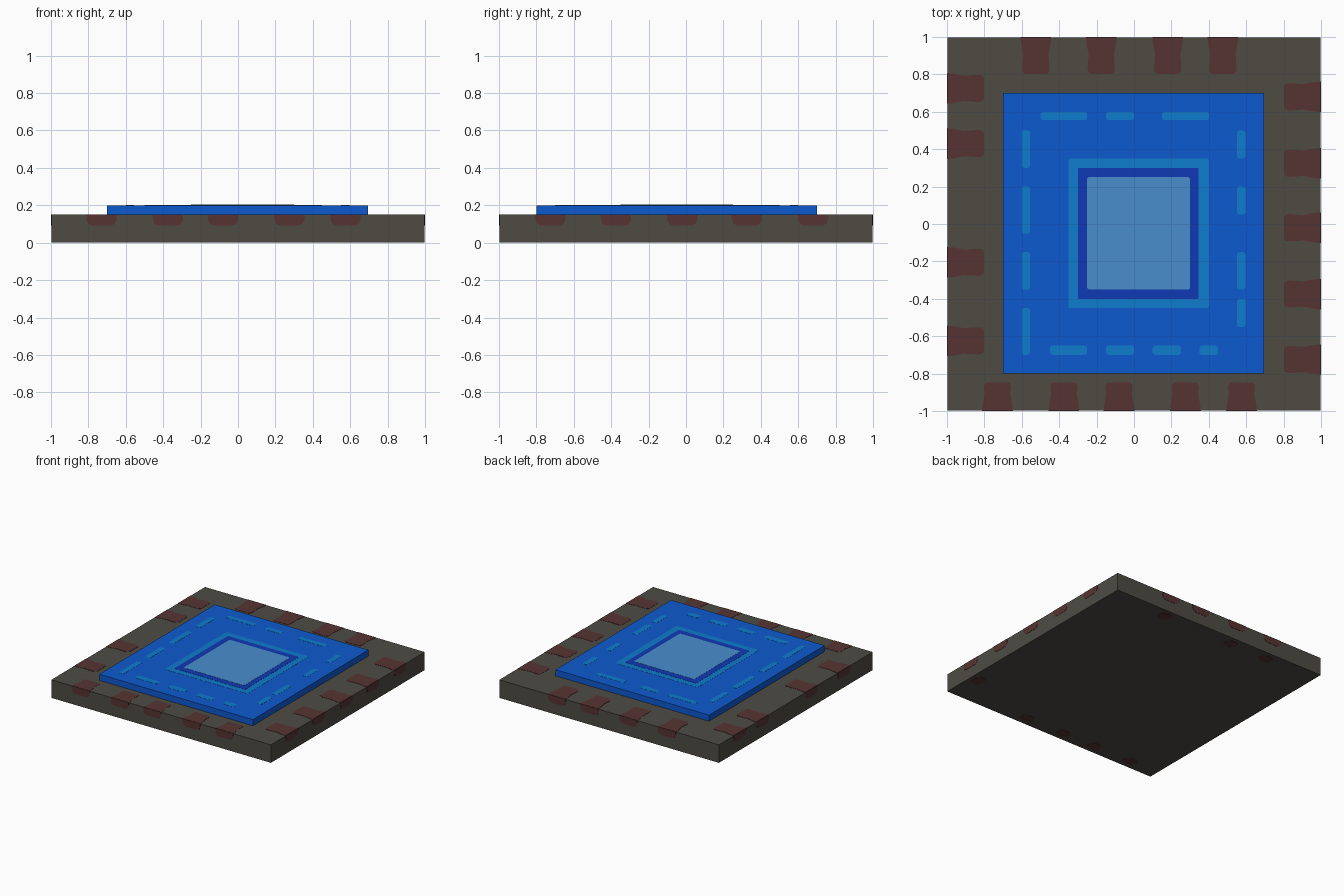
import bpy, bmesh
from mathutils import Vector

if "Cube" in bpy.data.objects:
    bpy.data.objects.remove(bpy.data.objects["Cube"])


def material(name, rgb):
    lin = [((c / 255 + 0.055) / 1.055) ** 2.4 if c > 10 else c / 255 / 12.92 for c in rgb]
    m = bpy.data.materials.new(name)
    m.diffuse_color = (*lin, 1)
    m.use_nodes = True
    m.node_tree.nodes["Principled BSDF"].inputs["Base Color"].default_value = m.diffuse_color
    return m


STONE = material("dark_stone", (78, 75, 68))
RUST = material("rust_red", (86, 52, 50))
BLUE = material("blue", (13, 90, 208))
CYAN = material("cyan_blue", (15, 124, 206))
NAVY = material("deep_blue", (16, 58, 182))
PALE = material("pale_blue", (72, 141, 206))

T = 0.002          # thickness of painted plates
H = 1 - T          # half width of the stone slab
Z = Vector((0, 0, 1))


def prism(bm, points, offset):
    """Closed prism from a planar outline, extruded by offset."""
    a = [bm.verts.new(p) for p in points]
    b = [bm.verts.new(Vector(p) + offset) for p in points]
    n = len(a)
    faces = [bm.faces.new(a), bm.faces.new(b[::-1])]
    for i in range(n):
        faces.append(bm.faces.new((a[i], b[i], b[(i + 1) % n], a[(i + 1) % n])))
    bmesh.ops.recalc_face_normals(bm, faces=faces)


def finish(name, bm, mat):
    me = bpy.data.meshes.new(name)
    bm.to_mesh(me)
    bm.free()
    me.materials.append(mat)
    ob = bpy.data.objects.new(name, me)
    bpy.context.collection.objects.link(ob)
    return ob


def rects(name, boxes, z0, z1, mat, c=0.0):
    """Boxes (x0, x1, y0, y1) with optional clipped corners c."""
    bm = bmesh.new()
    for x0, x1, y0, y1 in boxes:
        if c:
            pts = [(x0 + c, y0), (x1 - c, y0), (x1, y0 + c), (x1, y1 - c),
                   (x1 - c, y1), (x0 + c, y1), (x0, y1 - c), (x0, y0 + c)]
        else:
            pts = [(x0, y0), (x1, y0), (x1, y1), (x0, y1)]
        prism(bm, [(x, y, z0) for x, y in pts], Z * (z1 - z0))
    finish(name, bm, mat)


# Slab and raised panel
rects("stone_slab", [(-H, H, -H, H)], T, 0.15, STONE)
rects("blue_panel", [(-0.7, 0.695, -0.8, 0.7)], 0.15, 0.2, BLUE)

# Nested centre squares
rects("cyan_frame", [(-0.35, 0.4, -0.45, 0.35)], 0.2, 0.201, CYAN, 0.008)
rects("deep_blue_frame", [(-0.3, 0.345, -0.4, 0.3)], 0.2, 0.202, NAVY, 0.004)
rects("pale_centre", [(-0.25, 0.3, -0.35, 0.25)], 0.2, 0.203, PALE, 0.008)

# Dashed border on the panel
dashes = [(a, b, 0.555, 0.6) for a, b in ((-0.5, -0.25), (-0.15, 0), (0.15, 0.4))]
dashes += [(a, b, -0.7, -0.65) for a, b in
           ((-0.45, -0.25), (-0.15, 0), (0.1, 0.25), (0.35, 0.45))]
dashes += [(-0.6, -0.555, a, b) for a, b in
           ((0.3, 0.5), (-0.05, 0.2), (-0.35, -0.15), (-0.7, -0.45))]
dashes += [(0.55, 0.595, a, b) for a, b in
           ((0.35, 0.5), (0.05, 0.2), (-0.35, -0.15), (-0.55, -0.4))]
rects("border_dashes", dashes, 0.2, 0.201, CYAN, 0.01)


# Rust patches wrapping over the slab edges
def mirrored(half):
    return half + [(-u, v) for u, v in reversed(half)]


def patches(name, inward, depth, centres, under):
    inward = Vector(inward)
    along = Vector((abs(inward.y), abs(inward.x), 0))
    top = mirrored([(0.082, 0), (0.078, 0.04), (0.068, 0.09), (0.073, depth - 0.03),
                    (0.07, depth - 0.01), (0.06, depth)])
    side = mirrored([(0.082, 0), (0.08, 0.03), (0.07, 0.05), (0.05, 0.058)])
    spot = mirrored([(0.03, 0.035), (0.055, 0.055), (0.055, 0.095), (0.03, 0.12)])
    bm = bmesh.new()
    for c in centres:
        edge = along * c - inward * H
        prism(bm, [edge + along * u + inward * v + Z * 0.15 for u, v in top], Z * T)
        prism(bm, [edge + along * u + Z * (0.15 - v) for u, v in side], -inward * T)
        if c in under:
            prism(bm, [edge + along * u + inward * v for u, v in spot], Z * T)
    finish(name, bm, RUST)


patches("front_patches", (0, 1, 0), 0.15, (-0.73, -0.375, -0.08, 0.275, 0.575),
        (-0.73, -0.375, -0.08, 0.275))
patches("back_patches", (0, -1, 0), 0.195, (-0.525, -0.175, 0.18, 0.475),
        (-0.525, -0.175, 0.475))
patches("right_patches", (-1, 0, 0), 0.195, (-0.725, -0.375, -0.02, 0.325, 0.68),
        (-0.725,))
patches("left_patches", (1, 0, 0), 0.195, (-0.625, -0.205, 0.43, 0.725), ())
